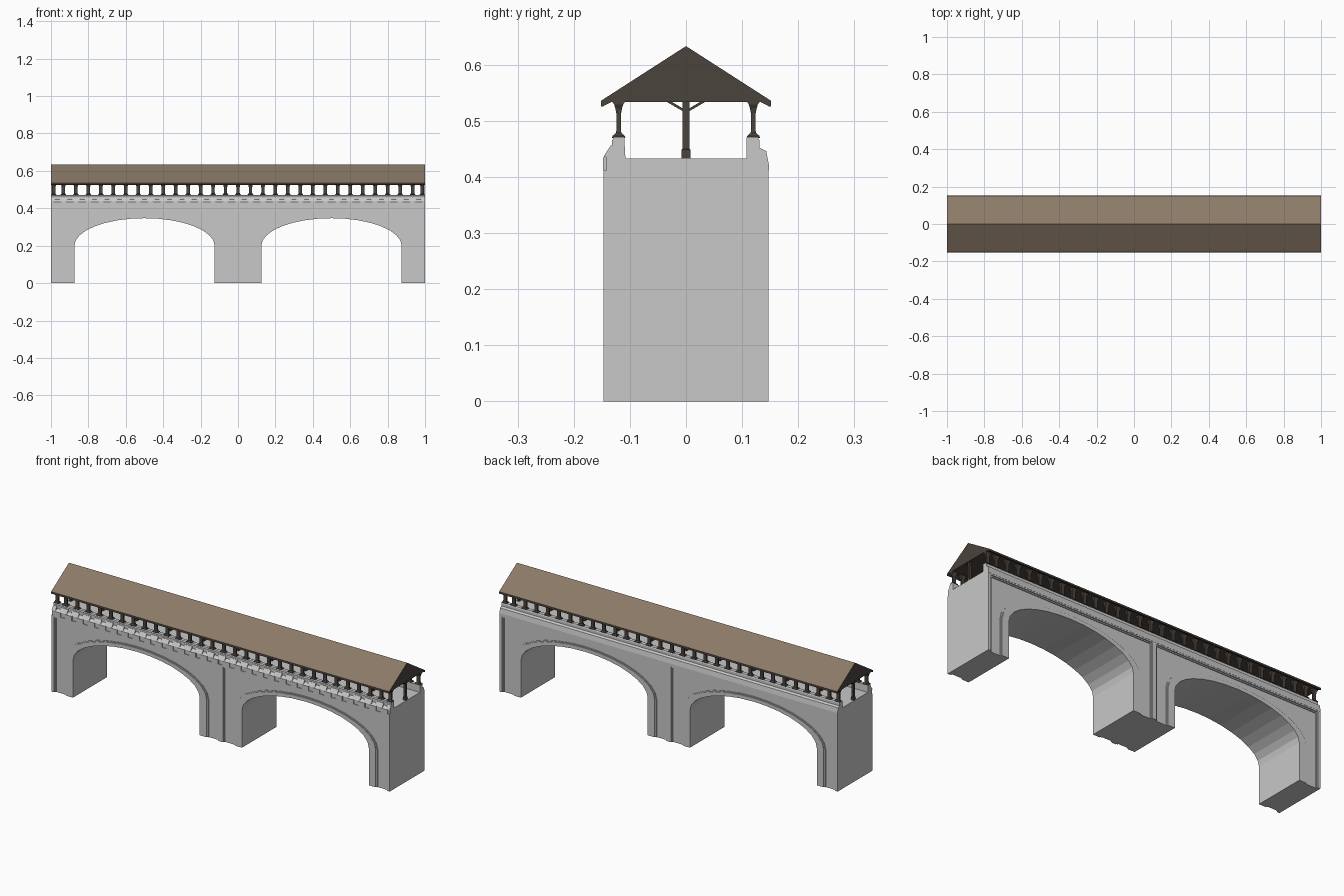
import bpy, bmesh, math
from mathutils import Vector

if "Cube" in bpy.data.objects:
    bpy.data.objects.remove(bpy.data.objects["Cube"])


def material(name, rgb):
    m = bpy.data.materials.new(name)
    m.diffuse_color = (*rgb, 1)
    m.use_nodes = True
    m.node_tree.nodes["Principled BSDF"].inputs["Base Color"].default_value = m.diffuse_color
    return m


STONE = material("grey stone", (0.58, 0.58, 0.58))
WOOD = material("dark timber", (0.07, 0.056, 0.047))
ROOF = material("brown roof", (0.26, 0.195, 0.135))


def finish(bm, name, mat):
    bmesh.ops.recalc_face_normals(bm, faces=bm.faces)
    me = bpy.data.meshes.new(name)
    bm.to_mesh(me)
    bm.free()
    me.materials.append(mat)
    ob = bpy.data.objects.new(name, me)
    bpy.context.collection.objects.link(ob)
    return ob


def prism(bm, pts, axis, a, b):
    """Extrude a 2D outline along x (pts are y,z) or y (pts are x,z)."""
    def place(p, t):
        return (t, p[0], p[1]) if axis == 'x' else (p[0], t, p[1])
    lo = [bm.verts.new(place(p, a)) for p in pts]
    hi = [bm.verts.new(place(p, b)) for p in pts]
    bm.faces.new(lo)
    bm.faces.new(hi[::-1])
    n = len(pts)
    for i in range(n):
        bm.faces.new((lo[i], lo[(i + 1) % n], hi[(i + 1) % n], hi[i]))


def box(bm, x0, x1, y0, y1, z0, z1):
    prism(bm, [(x0, z0), (x1, z0), (x1, z1), (x0, z1)], 'y', y0, y1)


def stack(bm, cx, cy, levels):
    """Lofted rectangular sections: (z, half width x, half depth y)."""
    rings = [[bm.verts.new((cx + sx * hx, cy + sy * hy, z))
              for sx, sy in ((-1, -1), (1, -1), (1, 1), (-1, 1))]
             for z, hx, hy in levels]
    bm.faces.new(rings[0])
    bm.faces.new(rings[-1])
    for r, s in zip(rings, rings[1:]):
        for i in range(4):
            j = (i + 1) % 4
            bm.faces.new((r[i], r[j], s[j], s[i]))


def arch(cx, a, b, spring=0.2, n=16):
    """Opening outline from left foot over the crown to right foot."""
    curve = [(cx - a * math.cos(math.pi * i / n), spring + b * math.sin(math.pi * i / n))
             for i in range(n + 1)]
    return [(cx - a, 0)] + curve + [(cx + a, 0)]


BAYS = (-0.5, 0.5)

# arched wall core
bm = bmesh.new()
outline = [(-0.998, 0)]
for c in BAYS:
    outline += arch(c, 0.375, 0.147)
outline += [(0.998, 0), (0.998, 0.42), (-0.998, 0.42)]
prism(bm, outline, 'y', -0.137, 0.137)
finish(bm, "arched_wall", STONE)

# raised arch surrounds on both faces, with a stepped edge
bm = bmesh.new()
for c in BAYS:
    inner = arch(c, 0.375, 0.147)
    for a, b, y0, y1 in ((0.423, 0.171, 0.136, 0.141), (0.416, 0.166, 0.141, 0.145)):
        ring = inner + arch(c, a, b)[::-1]
        for s in (-1, 1):
            prism(bm, ring, 'y', s * y0, s * y1)
finish(bm, "arch_surrounds", STONE)

# end and centre pilasters
bm = bmesh.new()
for x0, x1 in ((-1, -0.985), (-0.013, 0.013), (0.985, 1)):
    box(bm, x0, x1, -0.147, 0.147, 0, 0.41)
for x0, x1 in ((-0.985, -0.979), (-0.02, 0.02), (0.979, 0.985)):
    box(bm, x0, x1, -0.142, 0.142, 0, 0.40)
finish(bm, "pilasters", STONE)

# moulding under the deck
bm = bmesh.new()
box(bm, -1, 1, -0.142, 0.142, 0.398, 0.404)
box(bm, -1, 1, -0.147, 0.147, 0.404, 0.411)
finish(bm, "cornice", STONE)

# deck with the two parapets in one section
bm = bmesh.new()
section = [(-0.143, 0.411), (-0.143, 0.435), (-0.132, 0.446), (-0.132, 0.465),
           (-0.128, 0.470), (-0.110, 0.470), (-0.108, 0.433), (0.108, 0.433),
           (0.108, 0.470), (0.128, 0.470), (0.131, 0.465), (0.131, 0.452),
           (0.143, 0.446), (0.148, 0.420), (0.148, 0.411)]
prism(bm, section, 'x', -1, 1)
finish(bm, "deck_and_parapets", STONE)

# staggered blocks along the front parapet
STEP = 2 / 30
bm = bmesh.new()
for i in range(30):
    x = -1 + STEP * (i + 0.5)
    prism(bm, [(-0.148, 0.411), (-0.148, 0.434), (-0.140, 0.440), (-0.140, 0.411)],
          'x', x - 0.02, x + 0.02)
for i in range(31):
    x = -1 + STEP * i
    prism(bm, [(-0.147, 0.436), (-0.134, 0.456), (-0.128, 0.456), (-0.128, 0.432)],
          'x', max(-1, x - 0.022), min(1, x + 0.022))
finish(bm, "front_parapet_blocks", STONE)

# side posts with spreading feet and heads
bm = bmesh.new()
for i in range(31):
    x = max(-0.985, min(0.985, -1 + STEP * i))
    for y in (-0.12, 0.12):
        stack(bm, x, y, [(0.469, 0.015, 0.012), (0.473, 0.015, 0.011),
                         (0.478, 0.010, 0.005), (0.484, 0.009, 0.004),
                         (0.512, 0.009, 0.004), (0.522, 0.011, 0.006),
                         (0.529, 0.015, 0.008), (0.535, 0.015, 0.012)])
finish(bm, "side_posts", WOOD)

# centre posts with diagonal braces
bm = bmesh.new()
for i in range(0, 31, 3):
    x = max(-0.99, min(0.99, -1 + STEP * i))
    stack(bm, x, 0, [(0.432, 0.008, 0.008), (0.449, 0.008, 0.008),
                     (0.450, 0.006, 0.006), (0.535, 0.006, 0.006)])
    for s in (-1, 1):
        prism(bm, [(s * 0.004, 0.516), (s * 0.004, 0.521),
                   (s * 0.026, 0.534), (s * 0.035, 0.534)], 'x', x - 0.004, x + 0.004)
finish(bm, "centre_posts", WOOD)

# gabled roof: brown slopes, dark gables, eaves and ceiling
bm = bmesh.new()
half = [(0.151, 0.536), (0.152, 0.526), (0.149, 0.525), (0.134, 0.533)]
prism(bm, [(0, 0.633)] + half + [(-y, z) for y, z in reversed(half)], 'x', -1, 1)
roof = finish(bm, "roof", WOOD)
roof.data.materials.append(ROOF)
for f in roof.data.polygons:
    if f.normal.z > 0.4:
        f.material_index = 1
